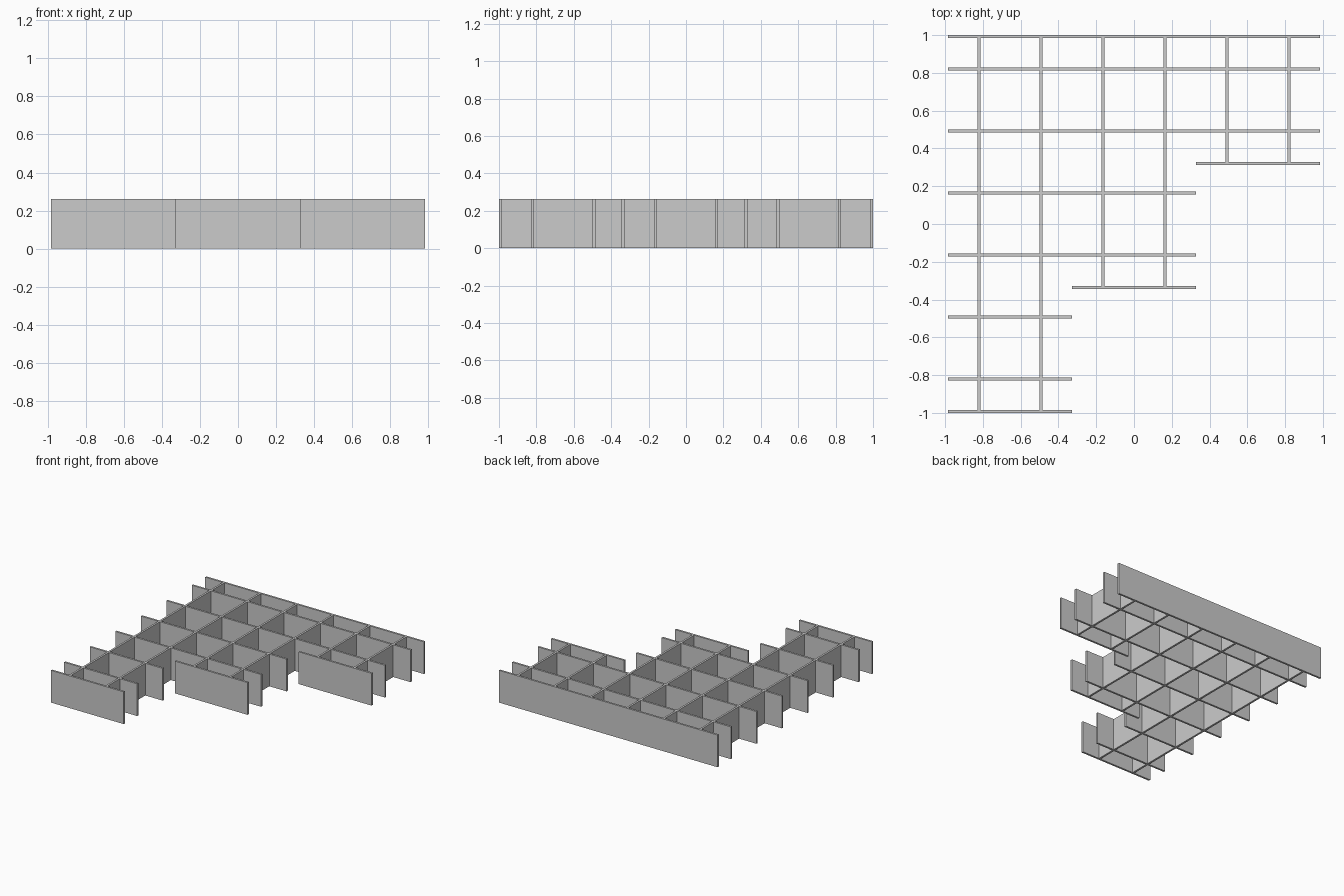
import bpy, bmesh

if "Cube" in bpy.data.objects:
    bpy.data.objects.remove(bpy.data.objects["Cube"])

CELL = 0.328      # spacing of the slats
T = 0.016         # board thickness
H = 0.262         # board height
END = 3 * CELL    # half extent of the grid


def board(name, x0, x1, y0, y1):
    """Upright board standing on the floor."""
    bm = bmesh.new()
    bmesh.ops.create_cube(bm, size=1)
    for v in bm.verts:
        v.co.x = x1 if v.co.x > 0 else x0
        v.co.y = y1 if v.co.y > 0 else y0
        v.co.z = H if v.co.z > 0 else 0
    mesh = bpy.data.meshes.new(name)
    bm.to_mesh(mesh)
    bm.free()
    obj = bpy.data.objects.new(name, mesh)
    bpy.context.collection.objects.link(obj)


# Three stepped bays, from the longest on the left to the shortest on the right
for bay, name in enumerate(("left", "middle", "right")):
    x0 = -END + bay * 2 * CELL
    x1 = x0 + 2 * CELL
    front = -END + bay * 2 * CELL
    # lengthwise slats
    for i in range(2):
        x = x0 + (i + 0.5) * CELL
        board(f"{name}_long_slat_{i + 1}", x - T / 2, x + T / 2, front, END)
    # board closing the front of the bay
    board(f"{name}_front_board", x0, x1, front - T, front)

# Cross slats, each as wide as the bays it passes through
for j in range(6):
    y = -END + (j + 0.5) * CELL
    right = -END + (j // 2 + 1) * 2 * CELL
    board(f"cross_slat_{j + 1}", -END, right, y - T / 2, y + T / 2)

# Full-width board along the back
board("back_board", -END, END, END, END + T)
